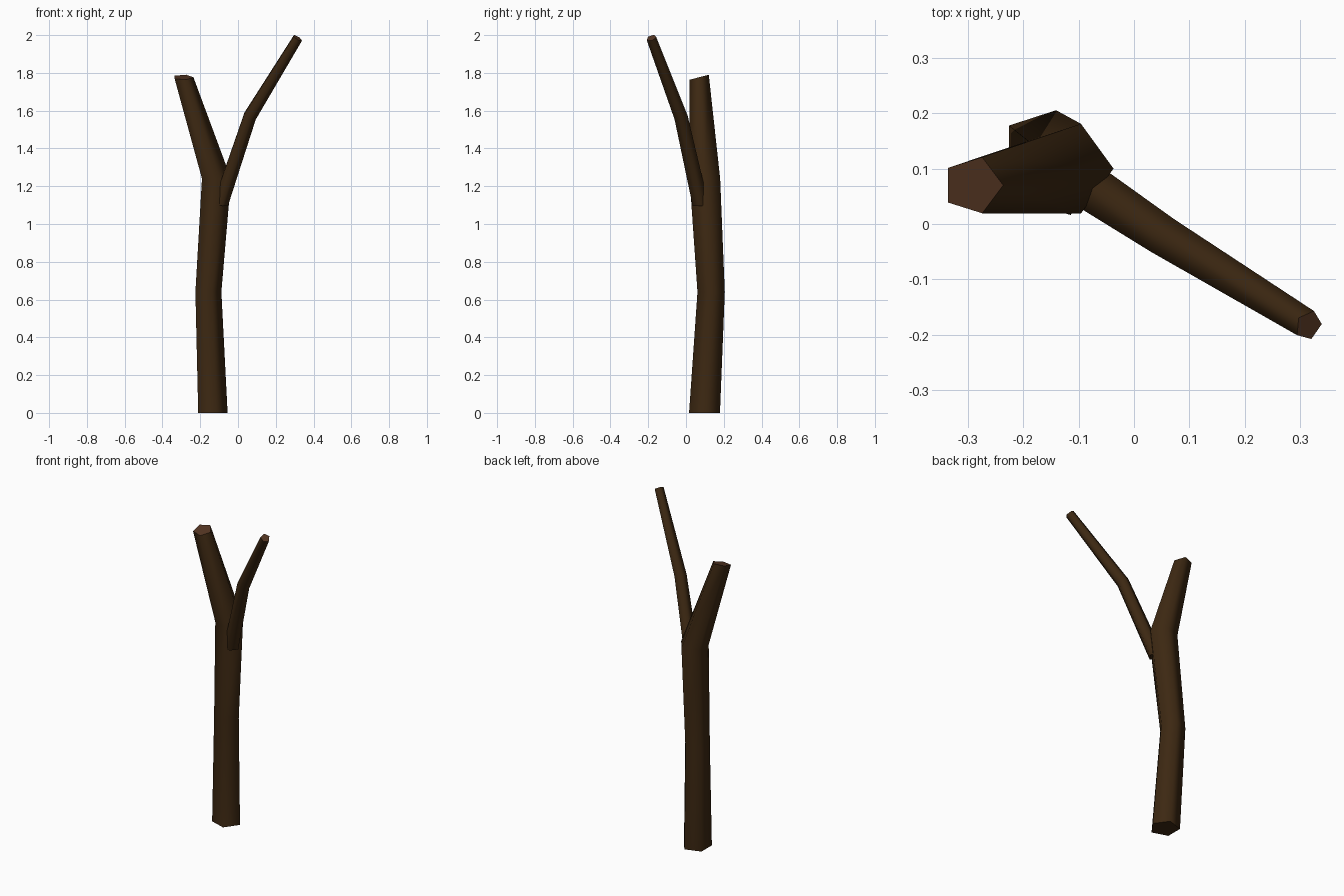
import bpy, bmesh, math
from mathutils import Vector

if "Cube" in bpy.data.objects:
    bpy.data.objects.remove(bpy.data.objects["Cube"])


def material(name, rgb):
    m = bpy.data.materials.new(name)
    m.diffuse_color = (*rgb, 1)
    m.use_nodes = True
    m.node_tree.nodes["Principled BSDF"].inputs["Base Color"].default_value = m.diffuse_color
    return m


bark = material("dark bark", (0.046, 0.021, 0.006))
cut_wood = material("cut wood", (0.088, 0.036, 0.016))
SIDES = 5


def limb(name, rings):
    """Five-sided tube through rings of (centre, radius, normal), capped at both ends."""
    bm = bmesh.new()
    loops = []
    for centre, radius, normal in rings:
        turn = Vector((0, 0, 1)).rotation_difference(Vector(normal))
        loop = []
        for i in range(SIDES):
            a = math.tau * i / SIDES
            offset = turn @ Vector((math.cos(a), math.sin(a), 0))
            loop.append(bm.verts.new(Vector(centre) + offset * radius))
        loops.append(loop)
    for low, high in zip(loops, loops[1:]):
        for i in range(SIDES):
            j = (i + 1) % SIDES
            bm.faces.new((low[i], low[j], high[j], high[i])).smooth = True
    caps = [bm.faces.new(loops[0][::-1]), bm.faces.new(loops[-1])]
    caps[1].material_index = 1          # sawn end
    for cap in caps:
        for edge in cap.edges:
            edge.smooth = False
    mesh = bpy.data.meshes.new(name)
    bm.to_mesh(mesh)
    bm.free()
    mesh.materials.append(bark)
    mesh.materials.append(cut_wood)
    obj = bpy.data.objects.new(name, mesh)
    bpy.context.collection.objects.link(obj)
    return obj


# Main trunk, bending left above the fork
limb("trunk", [
    ((-0.141, 0.098, 0.0), 0.086, (0, 0, 1)),
    ((-0.164, 0.133, 0.64), 0.076, (0, 0, 1)),
    ((-0.122, 0.100, 1.24), 0.085, (0, 0, 1)),
    ((-0.291, 0.070, 1.777), 0.055, (0, -0.26, 1)),
])

# Thin side branch, starting inside the trunk
limb("side_branch", [
    ((-0.098, 0.078, 1.10), 0.045, (0.1, -0.05, 1)),
    ((0.060, -0.027, 1.57), 0.038, (0.47, -0.30, 0.85)),
    ((0.315, -0.183, 1.985), 0.028, (0.52, -0.30, 0.8)),
])
